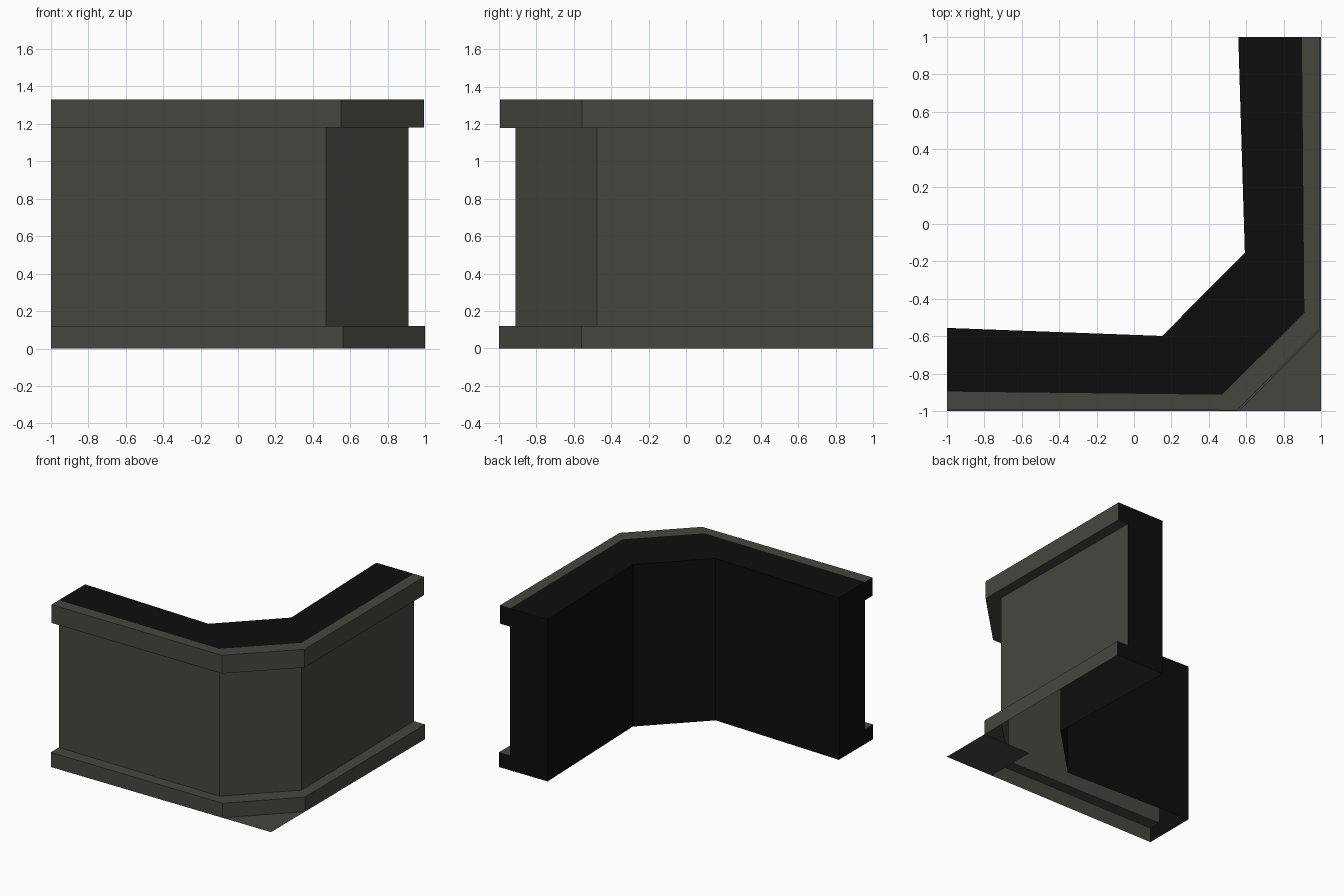
import bpy, bmesh

if "Cube" in bpy.data.objects:
    bpy.data.objects.remove(bpy.data.objects["Cube"])


def material(name, rgb):
    m = bpy.data.materials.new(name)
    m.diffuse_color = (*rgb, 1)
    m.use_nodes = True
    m.node_tree.nodes["Principled BSDF"].inputs["Base Color"].default_value = m.diffuse_color
    return m


GREY = material("dark olive grey", (0.062, 0.062, 0.051))
BLACK = material("black", (0.004, 0.004, 0.004))

# Plan paths: left end, two chamfer corners, back end
BASE = [(-1, -1), (0.56, -1), (1, -0.56), (1, 1)]
WALL = [(-1, -0.895), (0.47, -0.912), (0.91, -0.475), (0.897, 1)]
RAIL = [(-1, -0.992), (0.55, -0.995), (0.993, -0.555), (0.99, 1)]
INNER = [(-1, -0.555), (0.15, -0.598), (0.592, -0.155), (0.557, 1)]
LEDGE, SOFFIT, TOP = 0.12, 1.18, 1.33


def make(name, mat, rows=(), polygons=()):
    """Skin faces between successive (path, height) rows, plus loose polygons."""
    bm = bmesh.new()
    grid = [[bm.verts.new((x, y, z)) for x, y in path] for path, z in rows]
    for a, b in zip(grid, grid[1:]):
        for i in range(len(a) - 1):
            bm.faces.new((a[i], a[i + 1], b[i + 1], b[i]))
    for poly in polygons:
        bm.faces.new([bm.verts.new(p) for p in poly])
    mesh = bpy.data.meshes.new(name)
    bm.to_mesh(mesh)
    bm.free()
    mesh.materials.append(mat)
    bpy.context.collection.objects.link(bpy.data.objects.new(name, mesh))


# Outer grey skin: base band with ledge, wall panel, overhanging top band
make("base_band", GREY, [(BASE, 0), (BASE, LEDGE), (WALL, LEDGE)])
make("outer_wall", GREY, [(WALL, LEDGE), (WALL, SOFFIT)])
make("top_band", GREY, [(WALL, SOFFIT), (RAIL, SOFFIT), (RAIL, TOP), (WALL, TOP)])

# Black top and inner face (the underside is open)
make("top_and_inner_face", BLACK, [(WALL, TOP), (INNER, TOP), (INNER, 0)])

# Black caps closing both ends, following the section profile
SECTION = [(BASE, 0), (BASE, LEDGE), (WALL, LEDGE), (WALL, SOFFIT),
           (RAIL, SOFFIT), (RAIL, TOP), (INNER, TOP), (INNER, 0)]
for name, end in (("left_end_cap", 0), ("back_end_cap", 3)):
    cap = [(*path[end], z) for path, z in SECTION]
    make(name, BLACK, polygons=[cap if end == 0 else cap[::-1]])

# Flat square plate on the ground at the corner
make("corner_ground_plate", GREY,
     polygons=[[(0.56, -1, 0), (1, -1, 0), (1, -0.56, 0), (0.56, -0.56, 0)]])
